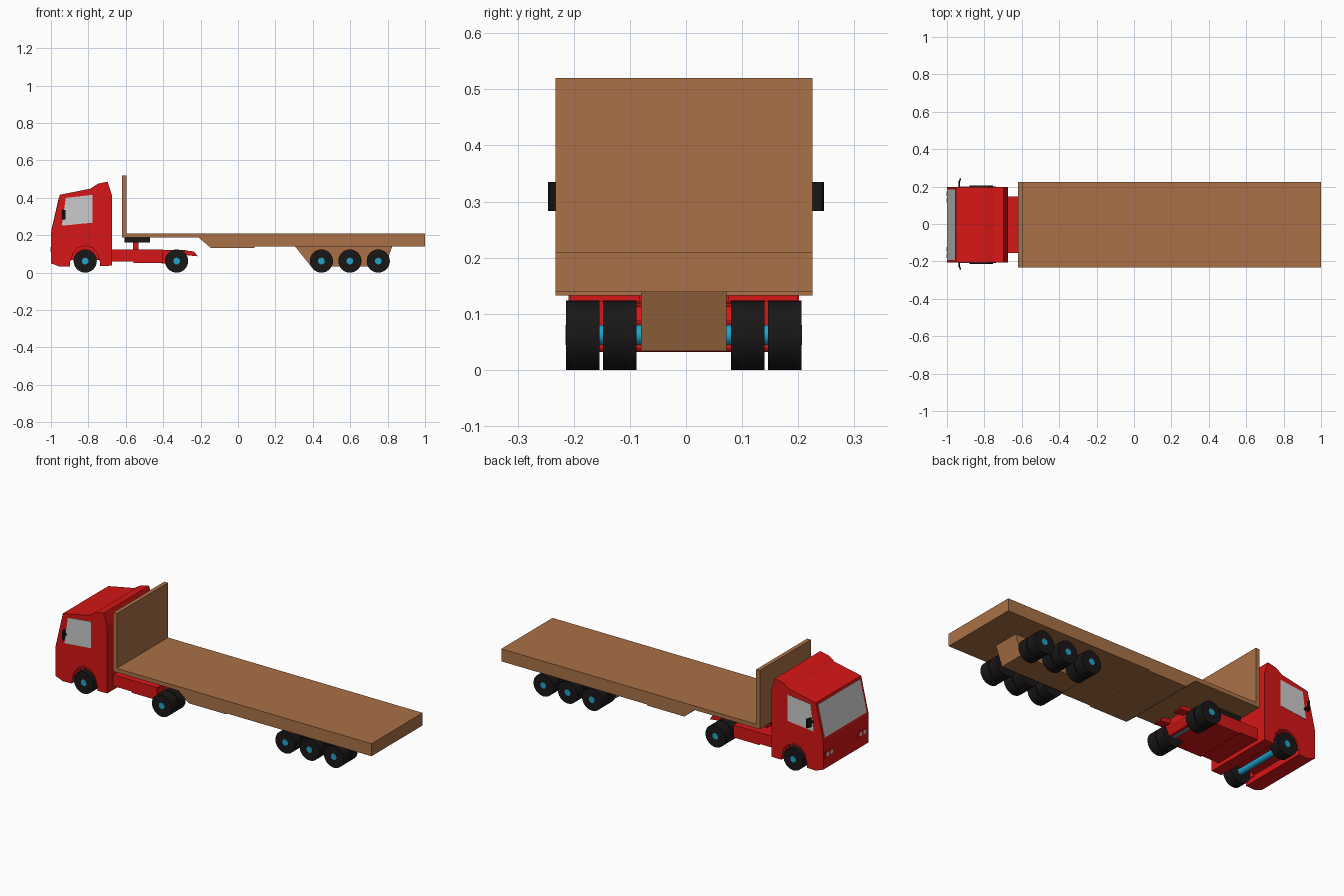
import bpy, bmesh, math
from mathutils import Vector

if "Cube" in bpy.data.objects:
    bpy.data.objects.remove(bpy.data.objects["Cube"])

CY = -0.004  # centre line of the vehicle body


def paint(name, rgb):
    m = bpy.data.materials.new(name)
    m.diffuse_color = (*rgb, 1)
    m.use_nodes = True
    m.node_tree.nodes["Principled BSDF"].inputs["Base Color"].default_value = m.diffuse_color
    return m


RED = paint("red_paint", (0.68, 0.008, 0.008))
WOOD = paint("brown_deck", (0.40, 0.165, 0.062))
BLACK = paint("black_rubber", (0.010, 0.008, 0.008))
BLUE = paint("blue_metal", (0.015, 0.37, 0.60))


def finish(name, bm, mat=None):
    bmesh.ops.recalc_face_normals(bm, faces=bm.faces[:])
    me = bpy.data.meshes.new(name)
    bm.to_mesh(me)
    bm.free()
    ob = bpy.data.objects.new(name, me)
    bpy.context.collection.objects.link(ob)
    if mat:
        me.materials.append(mat)
    return ob


def side_profile(name, pts, y0, y1, mat=None):
    """Extrude an (x, z) outline between two y positions."""
    bm = bmesh.new()
    f = bm.faces.new([bm.verts.new((x, y0, z)) for x, z in pts])
    ext = bmesh.ops.extrude_face_region(bm, geom=[f])
    vs = [v for v in ext["geom"] if isinstance(v, bmesh.types.BMVert)]
    bmesh.ops.translate(bm, verts=vs, vec=(0, y1 - y0, 0))
    return finish(name, bm, mat)


def box(name, lo, hi, mat=None):
    x0, y0, z0 = lo
    x1, y1, z1 = hi
    return side_profile(name, [(x0, z0), (x1, z0), (x1, z1), (x0, z1)], y0, y1, mat)


def cylinder(name, x, z, r, y0, y1, mat, n=32, bevel=0.0):
    pts = [(x + r * math.cos(2 * math.pi * i / n), z + r * math.sin(2 * math.pi * i / n))
           for i in range(n)]
    ob = side_profile(name, pts, y0, y1, mat)
    if bevel:
        b = ob.modifiers.new("edge", 'BEVEL')
        b.width, b.segments = bevel, 2
    bpy.context.view_layer.objects.active = ob
    ob.select_set(True)
    bpy.ops.object.shade_smooth_by_angle(angle=math.radians(35))
    ob.select_set(False)
    return ob


# Cab: side outline with wheel arch, solid core between the wheels
WR = 0.062
FX = -0.817
arch = [(FX + 0.08 * math.cos(math.radians(a)), 0.062 + 0.092 * math.sin(math.radians(a)))
        for a in range(0, 181, 30)]
cab = [(-1, 0.05), (-1, 0.213), (-0.953, 0.416), (-0.788, 0.449), (-0.75, 0.475),
       (-0.697, 0.486), (-0.675, 0.416), (-0.675, 0.037),
       (FX + 0.08, 0.036)] + arch + [(FX - 0.08, 0.034), (-0.953, 0.032)]
side_profile("cab", cab, CY - 0.203, CY + 0.203, RED)
box("cab_core", (-0.92, CY - 0.13, 0.068), (-0.70, CY + 0.13, 0.18), RED)

# Raised wheel arch lips
for s in (-1, 1):
    a_in = [(FX + 0.08 * math.cos(math.radians(a)), 0.062 + 0.092 * math.sin(math.radians(a)))
            for a in range(0, 181, 30)]
    a_out = [(FX + 0.076 * math.cos(math.radians(a)), 0.062 + 0.082 * math.sin(math.radians(a)))
             for a in range(180, -1, -30)]
    side_profile("arch_lip", a_in + a_out, CY + s * 0.14, CY + s * 0.205, RED)

# Windows and windscreen
for s in (-1, 1):
    side_profile("side_window", [(-0.942, 0.251), (-0.921, 0.400), (-0.777, 0.416), (-0.777, 0.267)],
                 CY + s * 0.19, CY + s * 0.2045)


def front_face(t, off):
    """Point on the sloped front of the cab, pushed out by off."""
    p = Vector((-1, 0.213)).lerp(Vector((-0.953, 0.416)), t)
    n = Vector((-0.203, 0.047)).normalized()
    return tuple(p + n * off)


side_profile("windscreen", [front_face(0.06, 0.0015), front_face(0.93, 0.0015),
                            front_face(0.93, -0.01), front_face(0.06, -0.01)],
             CY - 0.188, CY + 0.188)

# Headlights and mirrors
for s in (-1, 1):
    ya, yb = sorted((CY + s * 0.105, CY + s * 0.19))
    box("headlight_housing", (-1.001, ya, 0.108), (-0.98, yb, 0.142), RED)
    for d in (0.13, 0.165):
        bpy.ops.mesh.primitive_cylinder_add(vertices=16, radius=0.012, depth=0.02,
                                            location=(-0.992, CY + s * d, 0.125),
                                            rotation=(0, math.pi / 2, 0))
        bpy.context.object.name = "headlight"
    bpy.ops.mesh.primitive_cube_add(size=1, location=(-0.932, s * 0.231, 0.309))
    m = bpy.context.object
    m.name = "mirror"
    m.scale = (0.008, 0.028, 0.052)
    m.rotation_euler = (0, 0, s * math.radians(-20))
    m.data.materials.append(BLACK)
    ya, yb = sorted((s * 0.195, s * 0.225))
    box("mirror_arm", (-0.938, ya, 0.300), (-0.929, yb, 0.310), BLACK)

# Tractor chassis, tail and coupling
box("chassis", (-0.69, CY - 0.15, 0.059), (-0.555, CY + 0.15, 0.123), RED)
box("chassis_box", (-0.56, CY - 0.15, 0.052), (-0.40, CY + 0.15, 0.123), RED)
side_profile("chassis_rear", [(-0.41, 0.050), (-0.30, 0.045), (-0.28, 0.085), (-0.28, 0.12), (-0.41, 0.12)],
             CY - 0.085, CY + 0.085, RED)
for s in (-1, 1):
    side_profile("chassis_tail", [(-0.29, 0.12), (-0.235, 0.113), (-0.215, 0.087), (-0.29, 0.095)],
                 CY + s * 0.05, CY + s * 0.1, RED)
box("coupling_post", (-0.562, CY - 0.08, 0.12), (-0.531, CY + 0.08, 0.165), RED)
box("coupling_plate", (-0.606, CY - 0.1, 0.160), (-0.470, CY + 0.1, 0.188), BLACK)

# Trailer deck, headboard and axle carrier
TY0, TY1 = CY - 0.229, CY + 0.229
side_profile("trailer_deck", [(-0.62, 0.187), (-0.21, 0.187), (-0.147, 0.133), (0.088, 0.133),
                              (0.088, 0.139), (1, 0.139), (1, 0.21), (-0.62, 0.21)], TY0, TY1, WOOD)
box("headboard", (-0.62, TY0, 0.187), (-0.597, TY1, 0.52), WOOD)
side_profile("axle_carrier", [(0.305, 0.14), (0.39, 0.034), (0.785, 0.034), (0.825, 0.14)],
             CY - 0.076, CY + 0.076, WOOD)

# Axles and wheels: single at the front, doubled elsewhere
for x in (FX, -0.328, 0.446, 0.598, 0.750):
    cylinder("axle", x, 0.062, 0.018, CY - 0.211, CY + 0.211, BLUE, 20)
    rows = [(0.150, 0.2095)] if x == FX else [(0.150, 0.2095), (0.084, 0.144)]
    for s in (-1, 1):
        for a, b in rows:
            ya, yb = sorted((CY + s * a, CY + s * b))
            cylinder("tyre", x, WR, WR, ya, yb, BLACK)
